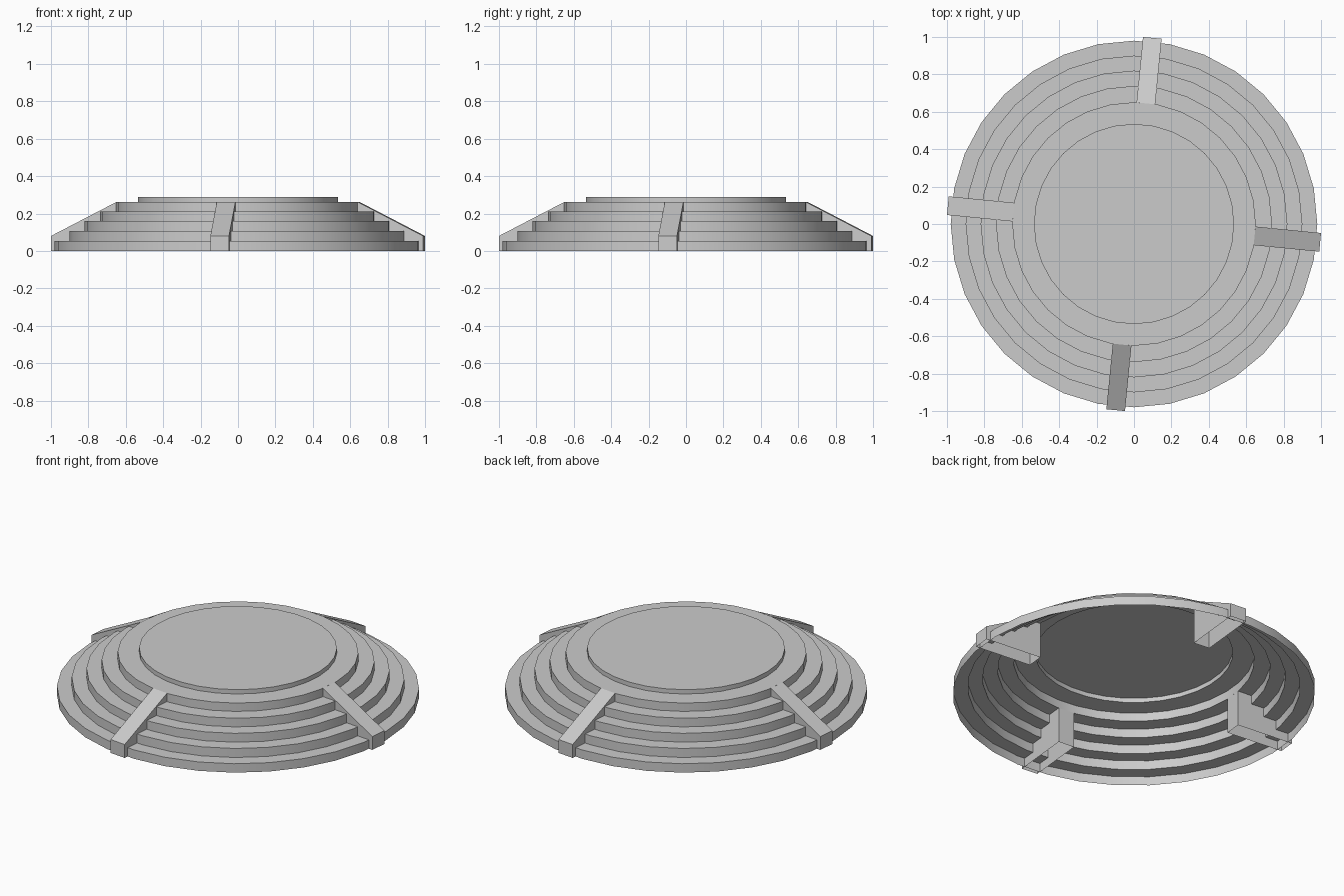
import bpy, bmesh, math

if "Cube" in bpy.data.objects:
    bpy.data.objects.remove(bpy.data.objects["Cube"])

SIDES = 32
HALF_STEP = math.pi / SIDES


def make_object(name, bm):
    mesh = bpy.data.meshes.new(name)
    bm.to_mesh(mesh)
    bm.free()
    obj = bpy.data.objects.new(name, mesh)
    bpy.context.collection.objects.link(obj)
    return obj


def lathe(name, profile):
    """Turn an (r, z) profile into an open shell with a flat top disc."""
    bm = bmesh.new()
    rings = []
    for r, z in profile:
        rings.append([bm.verts.new((r * math.cos(2 * HALF_STEP * i),
                                    r * math.sin(2 * HALF_STEP * i), z))
                      for i in range(SIDES)])
    for a, b in zip(rings, rings[1:]):
        for i in range(SIDES):
            j = (i + 1) % SIDES
            bm.faces.new((a[i], a[j], b[j], b[i]))
    bm.faces.new(rings[-1])
    return make_object(name, bm)


def brace(name, angle, r_in=0.648, r_out=1.0, half_w=0.05, z_in=0.262, z_out=0.08):
    """Radial strut with a sloping top and an open underside."""
    bm = bmesh.new()
    outline = [(r_out, 0), (r_out, z_out), (r_in, z_in), (r_in, 0)]
    left = [bm.verts.new((r, half_w, z)) for r, z in outline]
    right = [bm.verts.new((r, -half_w, z)) for r, z in outline]
    bm.faces.new(left[::-1])
    bm.faces.new(right)
    for i in range(3):
        bm.faces.new((right[i], left[i], left[i + 1], right[i + 1]))
    bmesh.ops.reverse_faces(bm, faces=[f for f in bm.faces
                                       if f.calc_center_median().y * f.normal.y < 0])
    # outward normals on an open box
    bm.normal_update()
    cx = (r_in + r_out) / 2
    flip = []
    for f in bm.faces:
        c = f.calc_center_median()
        c.x -= cx
        c.z -= 0.08
        if c.dot(f.normal) < 0:
            flip.append(f)
    bmesh.ops.reverse_faces(bm, faces=flip)
    obj = make_object(name, bm)
    obj.rotation_euler.z = angle
    return obj


# Stepped base: a hollow stack of tiers
tiers = [(0.98, 0.053), (0.90, 0.107), (0.82, 0.16),
         (0.738, 0.212), (0.651, 0.262), (0.535, 0.288)]
profile, floor = [], 0.0
for radius, top in tiers:
    profile += [(radius, floor), (radius, top)]
    floor = top
base = lathe("stepped_base", profile)
bpy.context.view_layer.objects.active = base
base.select_set(True)
bpy.ops.object.shade_smooth_by_angle(angle=math.radians(30))

# Four braces, each centred on a flat of the tiers
for k, side in enumerate(("right", "back", "left", "front")):
    brace(f"{side}_brace", k * math.pi / 2 - HALF_STEP)
